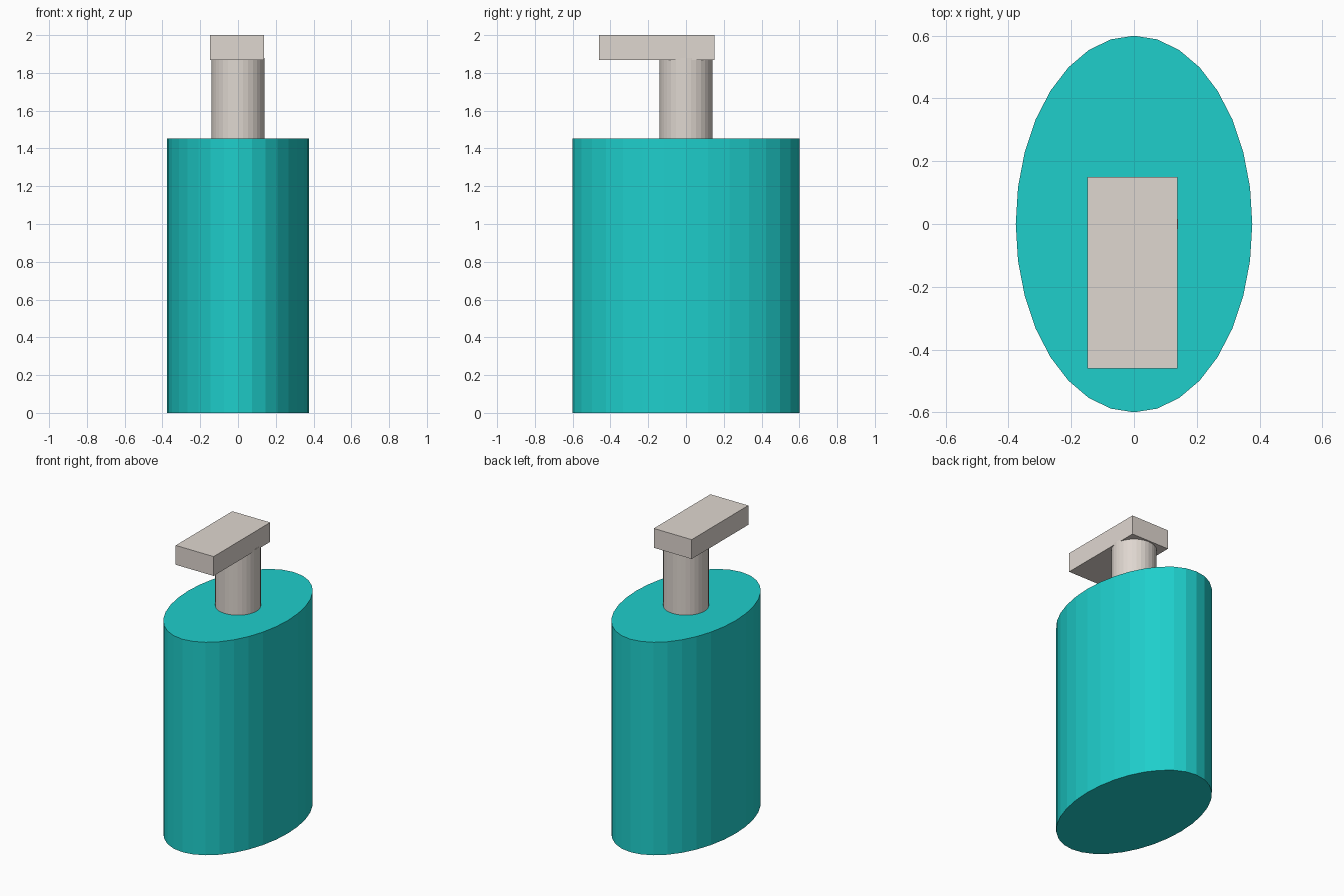
import bpy

if "Cube" in bpy.data.objects:
    bpy.data.objects.remove(bpy.data.objects["Cube"])


def material(name, color):
    mat = bpy.data.materials.new(name)
    mat.diffuse_color = (*color, 1.0)
    mat.use_nodes = True
    mat.node_tree.nodes["Principled BSDF"].inputs["Base Color"].default_value = mat.diffuse_color
    return mat


def finish(obj, name, mat):
    obj.name = name
    obj.data.materials.append(mat)
    bpy.ops.object.transform_apply(location=False, rotation=False, scale=True)
    return obj


def cylinder(name, rx, ry, z0, z1, mat):
    bpy.ops.mesh.primitive_cylinder_add(
        vertices=32, radius=1, depth=z1 - z0, location=(0, 0, (z0 + z1) / 2))
    obj = bpy.context.object
    obj.scale = (rx, ry, 1)
    return finish(obj, name, mat)


def box(name, lo, hi, mat):
    center = [(a + b) / 2 for a, b in zip(lo, hi)]
    bpy.ops.mesh.primitive_cube_add(size=1, location=center)
    obj = bpy.context.object
    obj.scale = [b - a for a, b in zip(lo, hi)]
    return finish(obj, name, mat)


teal = material("teal", (0.013, 0.62, 0.60))
beige = material("beige", (0.74, 0.68, 0.63))

# Oval bottle
cylinder("bottle", 0.377, 0.60, 0.0, 1.453, teal)

# Pump stem, its top tucked slightly into the head
cylinder("pump_stem", 0.141, 0.141, 1.453, 1.88, beige)

# Flat pump head reaching forward as the spout
box("pump_head", (-0.148, -0.46, 1.868), (0.138, 0.15, 2.0), beige)
